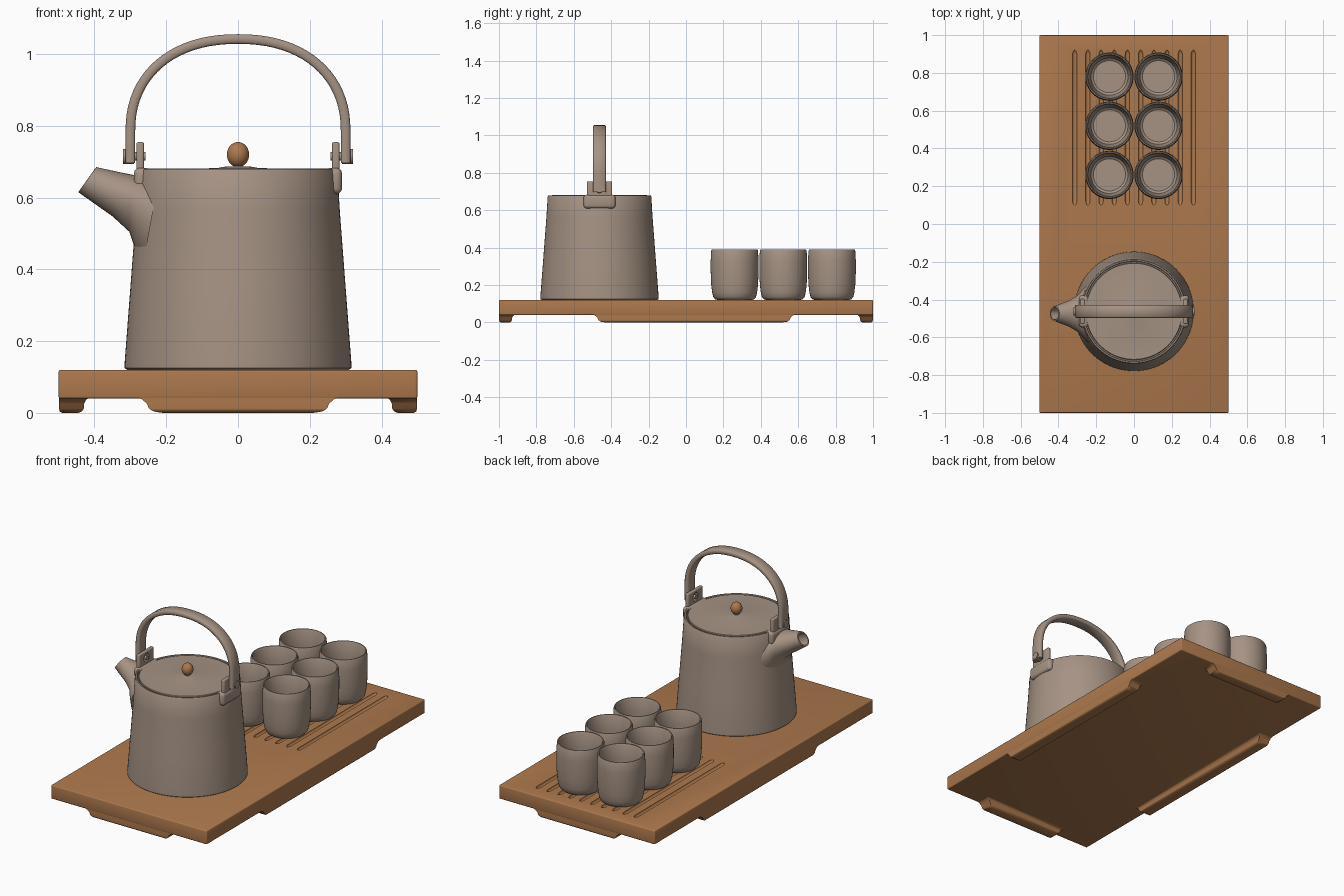
import bpy, bmesh
from math import sin, cos, pi, copysign
from mathutils import Matrix, Vector

cube = bpy.data.objects.get("Cube")
if cube:
    bpy.data.objects.remove(cube, do_unlink=True)


def material(name, color):
    m = bpy.data.materials.new(name)
    m.use_nodes = True
    m.diffuse_color = (*color, 1)
    bsdf = next(n for n in m.node_tree.nodes if n.type == 'BSDF_PRINCIPLED')
    bsdf.inputs["Base Color"].default_value = (*color, 1)
    bsdf.inputs["Roughness"].default_value = 0.7
    return m


CLAY = material("clay", (0.38, 0.29, 0.23))
WOOD = material("wood", (0.42, 0.19, 0.075))
POT_Y = -0.4625


def finish(name, bm, mat, angle=0.6):
    bmesh.ops.recalc_face_normals(bm, faces=bm.faces)
    mesh = bpy.data.meshes.new(name)
    bm.to_mesh(mesh)
    bm.free()
    ob = bpy.data.objects.new(name, mesh)
    bpy.context.collection.objects.link(ob)
    mesh.materials.append(mat)
    smooth(ob, angle)
    return ob


def smooth(ob, angle=0.6):
    bpy.ops.object.select_all(action='DESELECT')
    ob.select_set(True)
    bpy.context.view_layer.objects.active = ob
    bpy.ops.object.shade_smooth_by_angle(angle=angle)


def skin(bm, rings):
    """Join a run of equal rings with quads and close both ends."""
    loops = [[bm.verts.new(p) for p in ring] for ring in rings]
    for a, b in zip(loops, loops[1:]):
        for i in range(len(a)):
            j = (i + 1) % len(a)
            bm.faces.new((a[i], a[j], b[j], b[i]))
    bm.faces.new(loops[0])
    bm.faces.new(loops[-1])


def loft(name, rings, mat, angle=0.6):
    bm = bmesh.new()
    skin(bm, rings)
    return finish(name, bm, mat, angle)


def lathe(name, profile, x, y, mat, n=64):
    turn = [2 * pi * i / n for i in range(n)]
    return loft(name, [[(x + r * cos(t), y + r * sin(t), z) for t in turn]
                       for r, z in profile], mat)


def box(name, low, high, mat, bevel):
    low, high = Vector(low), Vector(high)
    bm = bmesh.new()
    bmesh.ops.create_cube(bm, size=1, matrix=Matrix.Translation((low + high) / 2)
                          @ Matrix.Diagonal((*(high - low), 1)))
    bmesh.ops.bevel(bm, geom=bm.edges[:], offset=bevel, segments=3,
                    profile=0.5, affect='EDGES')
    return finish(name, bm, mat)


def rod(name, x0, x1, z, r, mat):
    turn = [2 * pi * i / 24 for i in range(24)]
    return loft(name, [[(x, POT_Y + r * cos(t), z + r * sin(t)) for t in turn]
                       for x in (x0, x1)], mat)


def cut(ob, cutter):
    cutter.hide_render = True
    mod = ob.modifiers.new("cut", 'BOOLEAN')
    mod.operation, mod.solver, mod.object = 'DIFFERENCE', 'EXACT', cutter
    bpy.ops.object.select_all(action='DESELECT')
    ob.select_set(True)
    bpy.context.view_layer.objects.active = ob
    bpy.ops.object.modifier_apply(modifier=mod.name)
    bpy.data.objects.remove(cutter, do_unlink=True)
    smooth(ob)


# Tray board with ten drainage grooves
tray = box("tray", (-0.5, -1, 0.04), (0.5, 1, 0.12), WOOD, 0.006)
bm = bmesh.new()
for i in range(10):
    gx = -0.314 + i * 0.0698
    skin(bm, [[(gx + r * cos(t * pi / 6), gy, 0.121 + r * sin(t * pi / 6))
               for t in range(12)]
              for gy, r in ((0.1, 0.003), (0.108, 0.009), (0.12, 0.012),
                            (0.9, 0.012), (0.912, 0.009), (0.92, 0.003))])
cut(tray, finish("groove_cutter", bm, WOOD))

# Runner feet: height, end inset, depth, outer inset
FOOT = [(0.045, -0.035, 0.09, 0.001), (0.038, -0.018, 0.078, 0.001),
        (0.026, -0.004, 0.071, 0.001), (0.012, 0.002, 0.07, 0.001),
        (0.004, 0.015, 0.065, 0.003), (0, 0.04, 0.055, 0.01)]


def foot(name, start, end, place):
    loft(name, [[place(a, b, z) for a, b in
                 ((start + s, out), (end - s, out), (end - s, d), (start + s, d))]
                for z, s, d, out in FOOT], WOOD, 0.9)


for side, label in ((1, "left"), (-1, "right")):
    foot(label + "_foot", -0.47, 0.555, lambda a, b, z: (side * (0.5 - b), a, z))
for side, label in ((1, "back"), (-1, "front")):
    foot(label + "_foot", -0.25, 0.25, lambda a, b, z: (a, side * (1 - b), z))

# Six cups
CUP = [(0.09, 0.12), (0.104, 0.124), (0.114, 0.136), (0.12, 0.16), (0.125, 0.2),
       (0.128, 0.27), (0.128, 0.33), (0.125, 0.383), (0.122, 0.39),
       (0.117, 0.39), (0.113, 0.383), (0.112, 0.3), (0.106, 0.2),
       (0.098, 0.165), (0.085, 0.155)]
for row in range(3):
    for x in (-0.13, 0.13):
        lathe(f"cup_{row + 1}_{'left' if x > 0 else 'right'}", CUP,
              x, 0.26 + 0.26 * row, CLAY, 48)

# Pot body, lid and knob
lathe("pot_body", [(0.309, 0.12), (0.316, 0.125), (0.316, 0.14), (0.3, 0.35),
                   (0.284, 0.56), (0.277, 0.674), (0.273, 0.68), (0.266, 0.68),
                   (0.263, 0.677), (0.263, 0.668)], 0, POT_Y, CLAY, 96)
lathe("lid", [(0.257, 0.66), (0.257, 0.678), (0.254, 0.681), (0.06, 0.682),
              (0.04, 0.686), (0.012, 0.687)], 0, POT_Y, CLAY, 96)
lathe("knob_neck", [(0.014, 0.68), (0.011, 0.7)], 0, POT_Y, CLAY, 24)
bm = bmesh.new()
bmesh.ops.create_uvsphere(bm, u_segments=32, v_segments=20, radius=1,
                          matrix=Matrix.Translation((0, POT_Y, 0.72))
                          @ Matrix.Diagonal((0.031, 0.031, 0.035, 1)))
finish("knob", bm, WOOD)

# Spout: upper point, lower point, half width; the last rings are the bore
SPOUT = [((-0.22, 0.655), (-0.265, 0.41), 0.155), ((-0.265, 0.659), (-0.288, 0.46), 0.122),
         ((-0.295, 0.664), (-0.303, 0.505), 0.096), ((-0.335, 0.672), (-0.35, 0.548), 0.07),
         ((-0.395, 0.685), (-0.445, 0.615), 0.039), ((-0.4, 0.679), (-0.441, 0.621), 0.032),
         ((-0.34, 0.65), (-0.38, 0.59), 0.03)]
rings = []
for top, low, w in SPOUT:
    mid = (Vector(top) + Vector(low)) / 2
    half = (Vector(top) - Vector(low)) / 2
    turn = [2 * pi * i / 40 for i in range(40)]
    rings.append([(mid.x + half.x * cos(t), POT_Y - 0.012 + w * sin(t),
                   mid.y + half.y * cos(t)) for t in turn])
loft("spout", rings, CLAY, 0.8)

# Pierced ears, their shoulders and the pivot pins
for s, label in ((1, "left"), (-1, "right")):
    def span(a, b):
        return sorted((s * a, s * b))
    (a, b) = span(0.262, 0.283)
    ear = box(label + "_ear", (a, POT_Y - 0.067, 0.64), (b, POT_Y + 0.067, 0.755), CLAY, 0.006)
    cut(ear, rod("ear_cutter", s * 0.2, s * 0.35, 0.717, 0.024, CLAY))
    (a, b) = span(0.24, 0.29)
    box(label + "_shoulder", (a, POT_Y - 0.085, 0.61), (b, POT_Y + 0.085, 0.683), CLAY, 0.016)
    rod(label + "_pin", s * 0.258, s * 0.3, 0.715, 0.012, CLAY)
    rod(label + "_pin_cap", s * 0.29, s * 0.32, 0.715, 0.021, CLAY)

# Arched handle: flat rounded section swept along a squared arch
path = [Vector((0.3, 0.697)), Vector((0.3, 0.74))]
for i in range(41):
    c, h = cos(pi * i / 40), sin(pi * i / 40)
    path.append(Vector((copysign(abs(c) ** 0.9, c) * 0.3, 0.785 + 0.257 * max(h, 0) ** 0.9)))
path += [Vector((-0.3, 0.74)), Vector((-0.3, 0.697))]
SECTION = [(-0.034, -0.008), (-0.028, -0.0135), (0.028, -0.0135), (0.034, -0.008),
           (0.034, 0.008), (0.028, 0.0135), (-0.028, 0.0135), (-0.034, 0.008)]
rings = []
for i, p in enumerate(path):
    along = (path[min(i + 1, len(path) - 1)] - path[max(i - 1, 0)]).normalized()
    out = Vector((along.y, -along.x))
    rings.append([(p.x + out.x * v, POT_Y + u, p.y + out.y * v) for u, v in SECTION])
loft("handle", rings, CLAY, 0.9)
